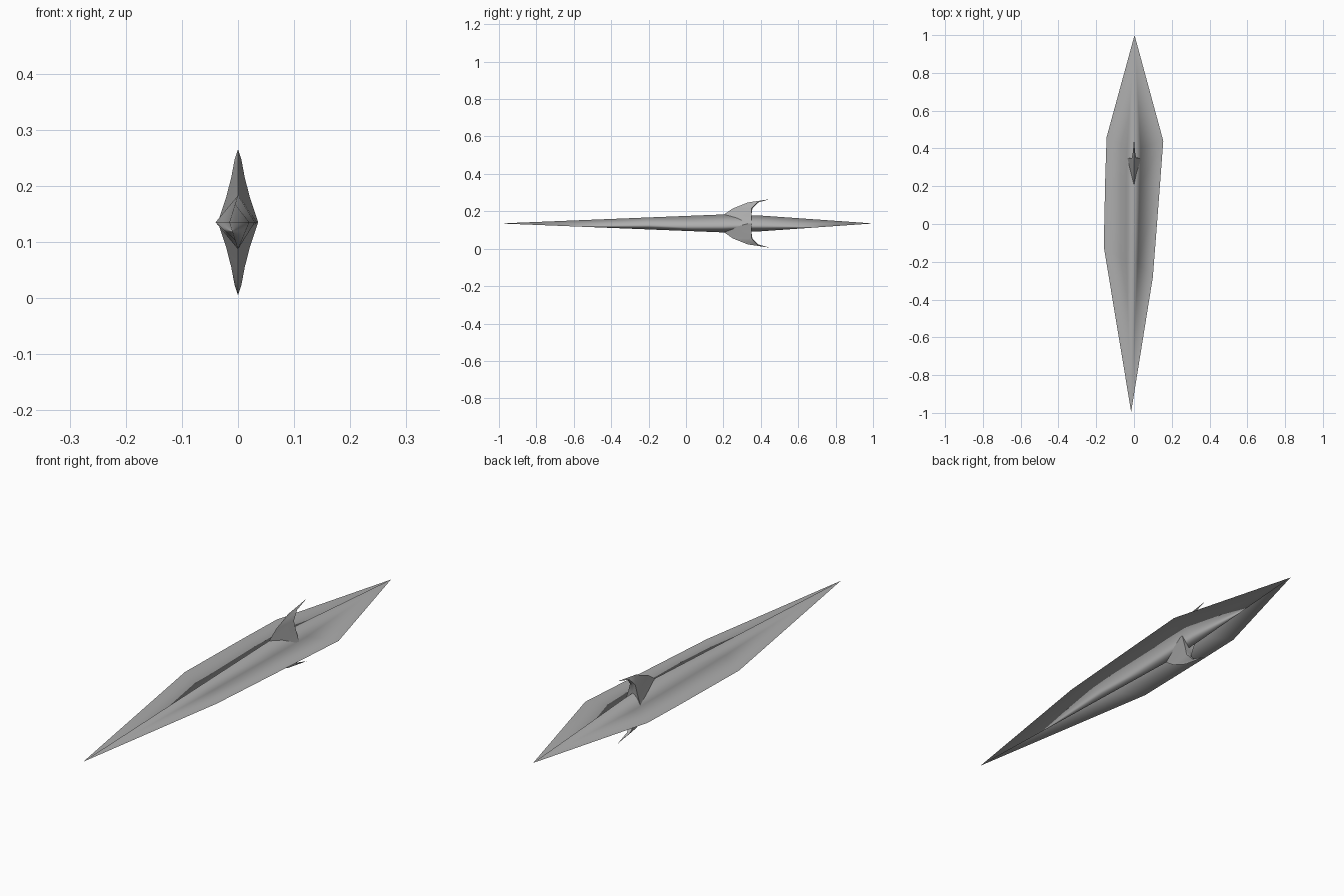
import bpy
import bmesh

cube = bpy.data.objects.get("Cube")
if cube:
    bpy.data.objects.remove(cube, do_unlink=True)

MID = 0.135  # height of the flat wing plane

grey = bpy.data.materials.new("hull_grey")
grey.use_nodes = True
colour = (0.42, 0.42, 0.42, 1)
grey.diffuse_color = colour
grey.node_tree.nodes["Principled BSDF"].inputs["Base Color"].default_value = colour


def finish(bm, name):
    for f in bm.faces:
        f.smooth = True
    mesh = bpy.data.meshes.new(name)
    bm.to_mesh(mesh)
    bm.free()
    mesh.materials.append(grey)
    obj = bpy.data.objects.new(name, mesh)
    bpy.context.collection.objects.link(obj)
    return obj


# Hull: diamond sections between two points, with the flat wings on its side edges
# station: y, left edge x, ridge x, right edge x, half height, outer points
stations = [
    (-0.2, -0.04, -0.005, 0.02, 0.032, (-0.16, -0.12), (0.10, -0.28)),
    (0.2, -0.04, 0, 0.03, 0.048, (-0.152, 0.25), (0.137, 0.2)),
    (0.4, -0.037, 0, 0.035, 0.042, (-0.145, 0.46), (0.155, 0.44)),
]
bm = bmesh.new()
nose = bm.verts.new((-0.015, -0.995, MID))
tail = bm.verts.new((0.003, 1, MID))
rings, outers = [], []
for y, left, ridge, right, h, out_l, out_r in stations:
    points = [(left, 0), (ridge, h), (right, 0), (ridge, -h)]
    rings.append([bm.verts.new((x, y, MID + z)) for x, z in points])
    outers.append([bm.verts.new((*p, MID)) for p in (out_l, out_r)])

for i in range(4):
    j = (i + 1) % 4
    bm.faces.new((nose, rings[0][j], rings[0][i]))
    for a, b in zip(rings, rings[1:]):
        bm.faces.new((a[i], a[j], b[j], b[i]))
    bm.faces.new((tail, rings[-1][i], rings[-1][j]))
bmesh.ops.recalc_face_normals(bm, faces=bm.faces[:])

for side in (0, 1):
    edge = [nose] + [r[side * 2] for r in rings] + [tail]
    outer = [nose] + [o[side] for o in outers] + [tail]
    for k in range(4):
        loop = [edge[k], edge[k + 1], outer[k + 1], outer[k]]
        face = bm.faces.new(list(dict.fromkeys(loop)))
        face.normal_update()
        if face.normal.z < 0:
            face.normal_flip()
finish(bm, "hull_and_wings")

# Fins: swept horns that flare out into the hull, mirrored above and below
# level: height, leading y, side y, trailing y, half width
levels = [
    (0, 0.13, 0.35, 0.335, 0.036),
    (0.045, 0.2, 0.35, 0.35, 0.021),
    (0.08, 0.25, 0.35, 0.355, 0.012),
    (0.112, 0.33, 0.38, 0.385, 0.006),
]


def make_fin(name, sign):
    bm = bmesh.new()
    tip = bm.verts.new((0, 0.45, MID + sign * 0.13))
    rows = []
    for h, lead, mid, trail, w in levels:
        points = [(0, lead), (w, mid), (0, trail), (-w, mid)]
        rows.append([bm.verts.new((x, y, MID + sign * h)) for x, y in points])
    for i in range(4):
        j = (i + 1) % 4
        for a, b in zip(rows, rows[1:]):
            bm.faces.new((a[i], a[j], b[j], b[i]))
        bm.faces.new((rows[-1][i], rows[-1][j], tip))
    bmesh.ops.recalc_face_normals(bm, faces=bm.faces[:])
    for e in bm.edges:
        if len(e.link_faces) == 2 and e.calc_face_angle() > 1.2:
            e.smooth = False
    finish(bm, name)


make_fin("upper_fin", 1)
make_fin("lower_fin", -1)
